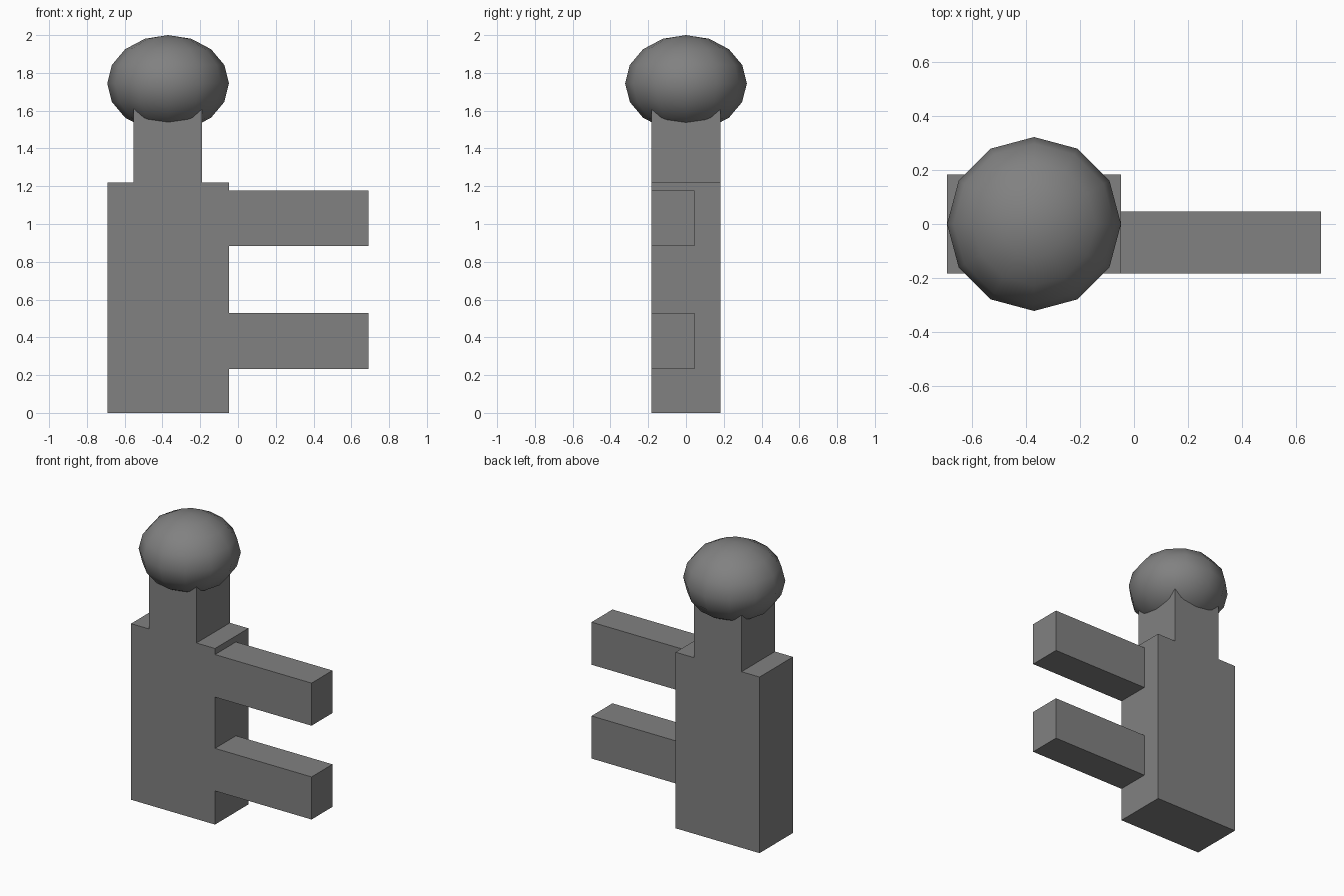
import bpy
from mathutils import Vector

cube = bpy.data.objects.get("Cube")
if cube:
    bpy.data.objects.remove(cube, do_unlink=True)

# One plain grey for every part
grey = bpy.data.materials.new("plain_grey")
grey.use_nodes = True
colour = (0.22, 0.22, 0.22, 1)
grey.diffuse_color = colour
grey.node_tree.nodes["Principled BSDF"].inputs["Base Color"].default_value = colour


def box(name, low, high):
    """Box between two opposite corners."""
    low, high = Vector(low), Vector(high)
    bpy.ops.mesh.primitive_cube_add(size=1, location=(low + high) / 2)
    obj = bpy.context.object
    obj.name = name
    obj.scale = high - low
    bpy.ops.object.transform_apply(location=False, rotation=False, scale=True)
    obj.data.materials.append(grey)
    return obj


FRONT, BACK = -0.183, 0.183
LEFT_SIDE, RIGHT_SIDE = -0.692, -0.048

# Slab body and narrower neck, flush front and back
box("body", (LEFT_SIDE, FRONT, 0), (RIGHT_SIDE, BACK, 1.22))
box("neck", (-0.554, FRONT, 1.22), (-0.19, BACK, 1.62))

# Two bars reaching sideways, flush with the front
for name, base in (("lower_bar", 0.233), ("upper_bar", 0.883)):
    box(name, (RIGHT_SIDE, FRONT, base), (0.692, 0.046, base + 0.295))

# Flattened round head
bpy.ops.mesh.primitive_uv_sphere_add(segments=12, ring_count=8, radius=1,
                                     location=(-0.37, 0, 1.744))
head = bpy.context.object
head.name = "head"
head.scale = (0.322, 0.322, 0.256)
bpy.ops.object.transform_apply(location=False, rotation=False, scale=True)
bpy.ops.object.shade_smooth()
head.data.materials.append(grey)
